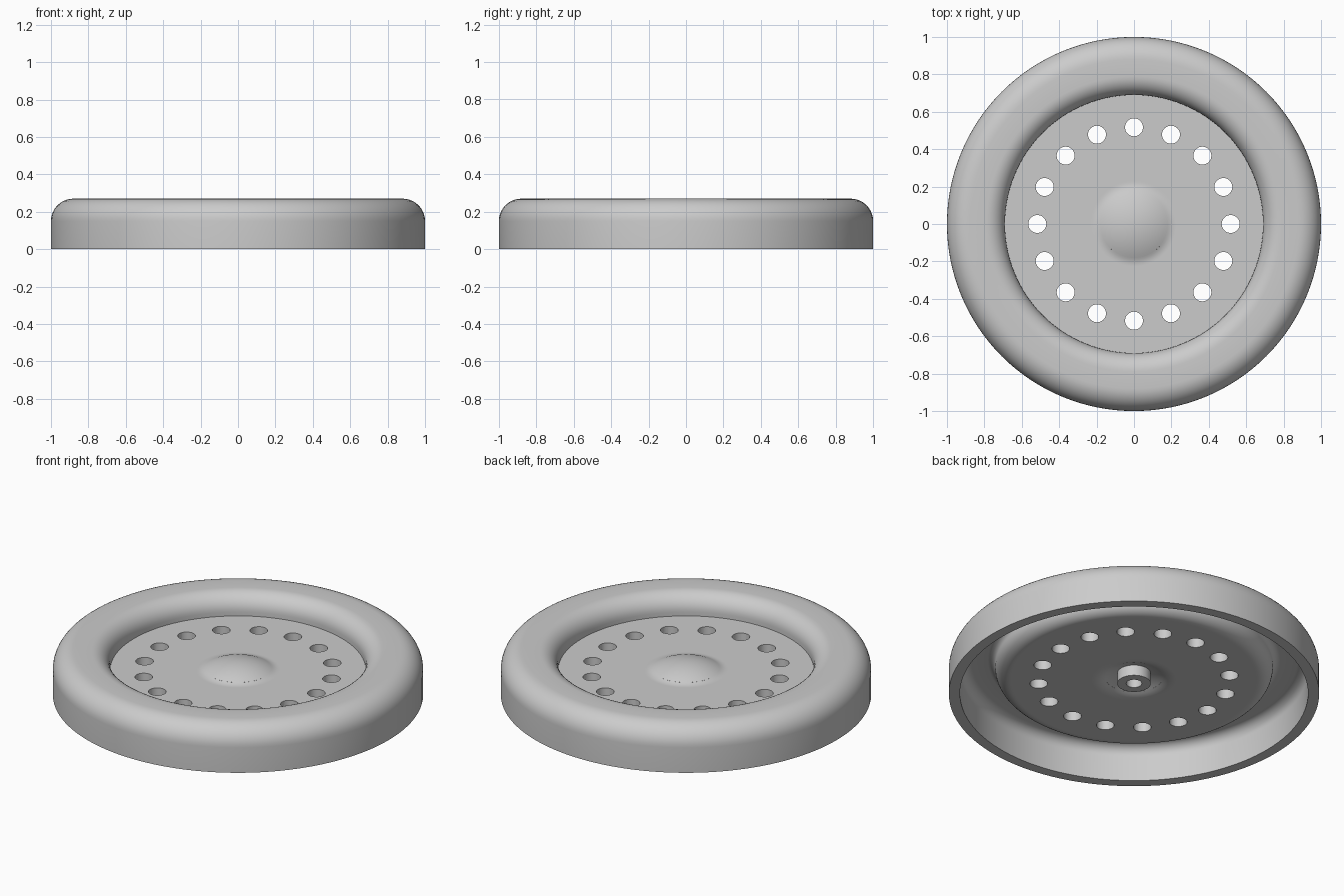
import bpy, bmesh
from math import sin, cos, pi, radians
from mathutils import Matrix

cube = bpy.data.objects.get("Cube")
if cube:
    bpy.data.objects.remove(cube, do_unlink=True)

SEGMENTS = 128
HOLES = 16
HOLE_RING, HOLE_RADIUS = 0.517, 0.048


def arc(r, z, radius, start, end, steps=10):
    """Points of an arc in the radius-height plane, angles in degrees."""
    angles = [radians(start + (end - start) * i / steps) for i in range(steps + 1)]
    return [(r + radius * cos(a), z + radius * sin(a)) for a in angles]


def lathe(name, profile):
    """Revolve a profile around the z axis."""
    bm = bmesh.new()
    verts = [bm.verts.new((max(r, 0), 0, z)) for r, z in profile]
    edges = [bm.edges.new(pair) for pair in zip(verts, verts[1:])]
    bmesh.ops.spin(bm, geom=verts + edges, axis=(0, 0, 1), cent=(0, 0, 0),
                   angle=2 * pi, steps=SEGMENTS, use_duplicate=False)
    bmesh.ops.remove_doubles(bm, verts=bm.verts, dist=0.0002)
    bmesh.ops.recalc_face_normals(bm, faces=bm.faces)
    return to_object(bm, name)


def to_object(bm, name):
    mesh = bpy.data.meshes.new(name)
    bm.to_mesh(mesh)
    bm.free()
    obj = bpy.data.objects.new(name, mesh)
    bpy.context.collection.objects.link(obj)
    return obj


# Plain grey material
grey = bpy.data.materials.new("light_grey")
grey.use_nodes = True
colour = (0.6, 0.6, 0.6, 1)
grey.diffuse_color = colour
grey.node_tree.nodes["Principled BSDF"].inputs["Base Color"].default_value = colour

# Upper skin: centre dome, floor, well wall, rounded rim, outer wall
top = arc(0, -0.233, 0.43, 90, 65) + arc(0.224, 0.247, 0.10, 245, 270, 5)
top += [(0.23, 0.147), (0.69, 0.147)]
top += arc(0.79, 0.17, 0.10, 180, 90) + arc(0.88, 0.15, 0.12, 90, 0) + [(1, 0)]

# Lower skin: offset inward by the sheet thickness
under = [(0.94, 0)] + arc(0.88, 0.15, 0.06, 0, 90) + arc(0.79, 0.17, 0.04, 90, 180)
under += arc(0.67, 0.167, 0.08, 0, -90) + [(0.66, 0.087), (0.23, 0.087)]
under += arc(0.224, 0.247, 0.16, 270, 245, 5) + arc(0, -0.233, 0.37, 65, 76, 5)

# Hollow boss under the dome
boss = [(0.09, 0.126), (0.09, 0.0625), (0.042, 0.0625), (0.042, 0.125), (0, 0.125)]

cover = lathe("round_cover", top + under + boss)
cover.data.materials.append(grey)

# Ring of through holes
bm = bmesh.new()
for i in range(HOLES):
    a = 2 * pi * i / HOLES
    place = Matrix.Translation((HOLE_RING * cos(a), HOLE_RING * sin(a), 0.117))
    bmesh.ops.create_cone(bm, cap_ends=True, segments=32, radius1=HOLE_RADIUS,
                          radius2=HOLE_RADIUS, depth=0.2, matrix=place)
cutter = to_object(bm, "hole_cutter")
cutter.data.materials.append(grey)
cutter.hide_render = True

bpy.context.view_layer.objects.active = cover
cover.select_set(True)
cut = cover.modifiers.new("holes", "BOOLEAN")
cut.operation = "DIFFERENCE"
cut.solver = "EXACT"
cut.object = cutter
bpy.ops.object.modifier_apply(modifier=cut.name)
bpy.data.objects.remove(cutter, do_unlink=True)

bpy.ops.object.shade_smooth_by_angle(angle=radians(35))
